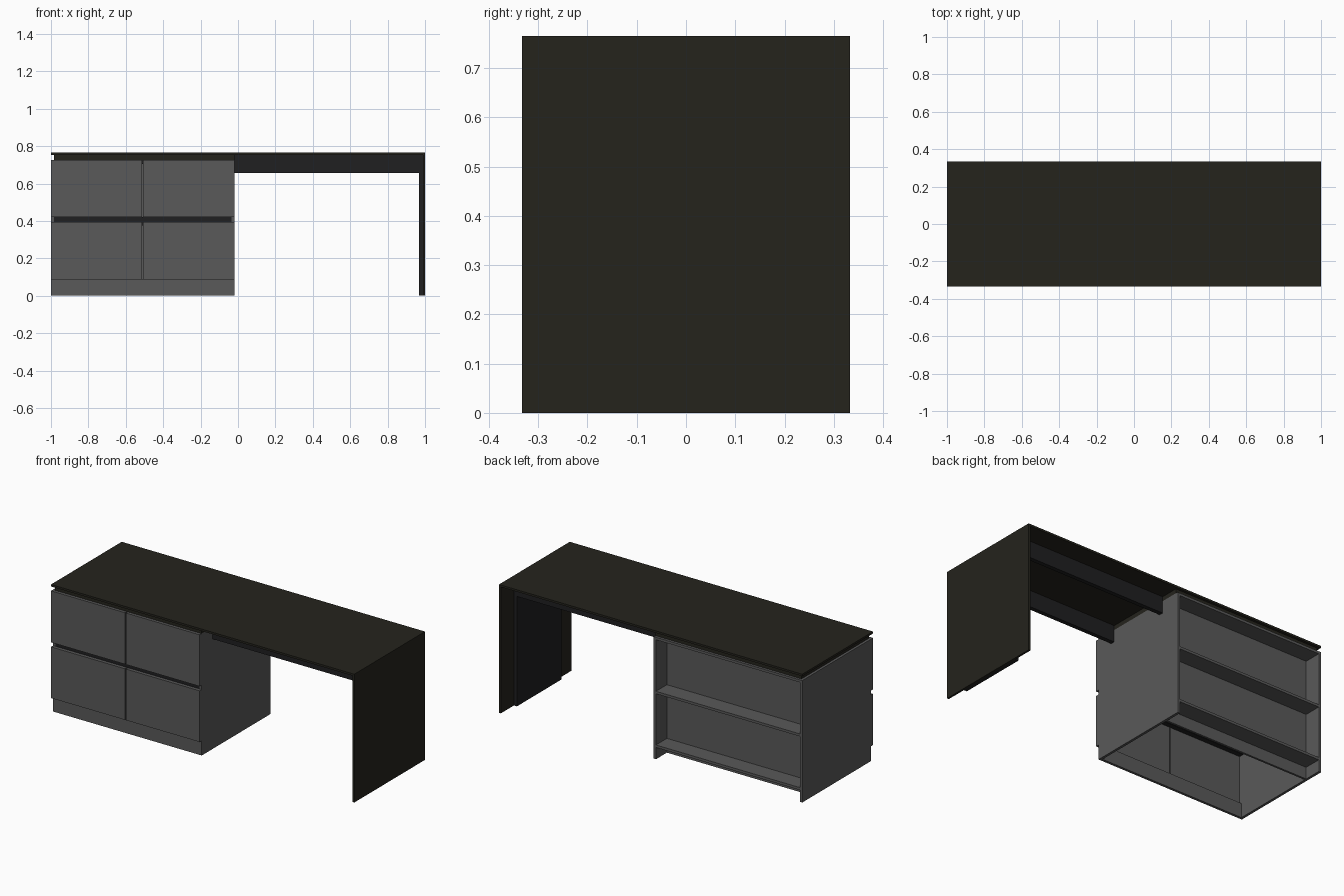
import bpy
import bmesh
from mathutils import Vector

if "Cube" in bpy.data.objects:
    bpy.data.objects.remove(bpy.data.objects["Cube"])


def material(name, r, g, b):
    m = bpy.data.materials.new(name)
    m.diffuse_color = (r, g, b, 1)
    m.use_nodes = True
    m.node_tree.nodes["Principled BSDF"].inputs["Base Color"].default_value = m.diffuse_color
    return m


GREY = material("cabinet_grey", 0.10, 0.10, 0.10)
BROWN = material("top_brown", 0.018, 0.017, 0.012)
BLACK = material("frame_black", 0.014, 0.014, 0.015)


def box(name, x, y, z, mat):
    """Axis-aligned board given as (min, max) ranges."""
    bm = bmesh.new()
    bmesh.ops.create_cube(bm, size=1)
    for v in bm.verts:
        v.co = Vector(r[0] if c < 0 else r[1] for c, r in zip(v.co, (x, y, z)))
    mesh = bpy.data.meshes.new(name)
    bm.to_mesh(mesh)
    bm.free()
    mesh.materials.append(mat)
    ob = bpy.data.objects.new(name, mesh)
    bpy.context.collection.objects.link(ob)
    return ob


D = 0.333              # half depth
H = 0.765              # height
L, R = -1.0, -0.02     # cabinet left and right
T = 0.015              # board thickness
CF = -0.313            # front of cabinet carcass
CT = 0.727             # top of cabinet
BACK = 0.23            # recessed back panel
inner = (L + T, R - T)

# Desk top and side leg
box("desk_top", (-1, 1), (-D, D), (0.753, H), BROWN)
box("leg_outer_panel", (0.988, 1), (-D, D), (0, 0.753), BROWN)
box("leg_inner_panel", (0.968, 0.988), (-0.21, 0.21), (0, 0.753), BLACK)

# Rails under the top
for name, y in (("front_rail", (-0.21, -0.185)), ("back_rail", (0.185, 0.21))):
    box(name, (R, 0.968), y, (0.655, 0.753), BLACK)

# Spacer between cabinet and top
box("top_spacer", (L + T, R), (-0.315, 0.318), (CT, 0.753), BROWN)

# Cabinet carcass
box("cabinet_left_side", (L, L + T), (CF, D), (0, CT), GREY)
box("cabinet_right_side", (R - T, R), (CF, D), (0, CT), GREY)
box("cabinet_back", inner, (BACK - 0.012, BACK), (0, CT), GREY)
box("plinth", inner, (CF, CF + T), (0, 0.086), GREY)
box("cabinet_top", inner, (CF + 0.03, D), (CT - T, CT), GREY)

# Open shelves at the back
for name, z in (("bottom_shelf", 0.085), ("middle_shelf", 0.405)):
    box(name, inner, (BACK, D), (z - T, z), GREY)

# Recessed finger-grip channels
box("middle_grip", inner, (CF, CF + 0.03), (0.375, 0.42), BLACK)
box("top_grip", inner, (CF, CF + 0.03), (0.705, CT), BLACK)

# Drawer fronts
mid = (L + R) / 2
for row, z in (("lower", (0.088, 0.393)), ("upper", (0.42, CT))):
    for side, x in (("left", (L, mid - 0.003)), ("right", (mid + 0.003, R))):
        box(f"{row}_{side}_drawer_front", x, (-D, CF), z, GREY)
